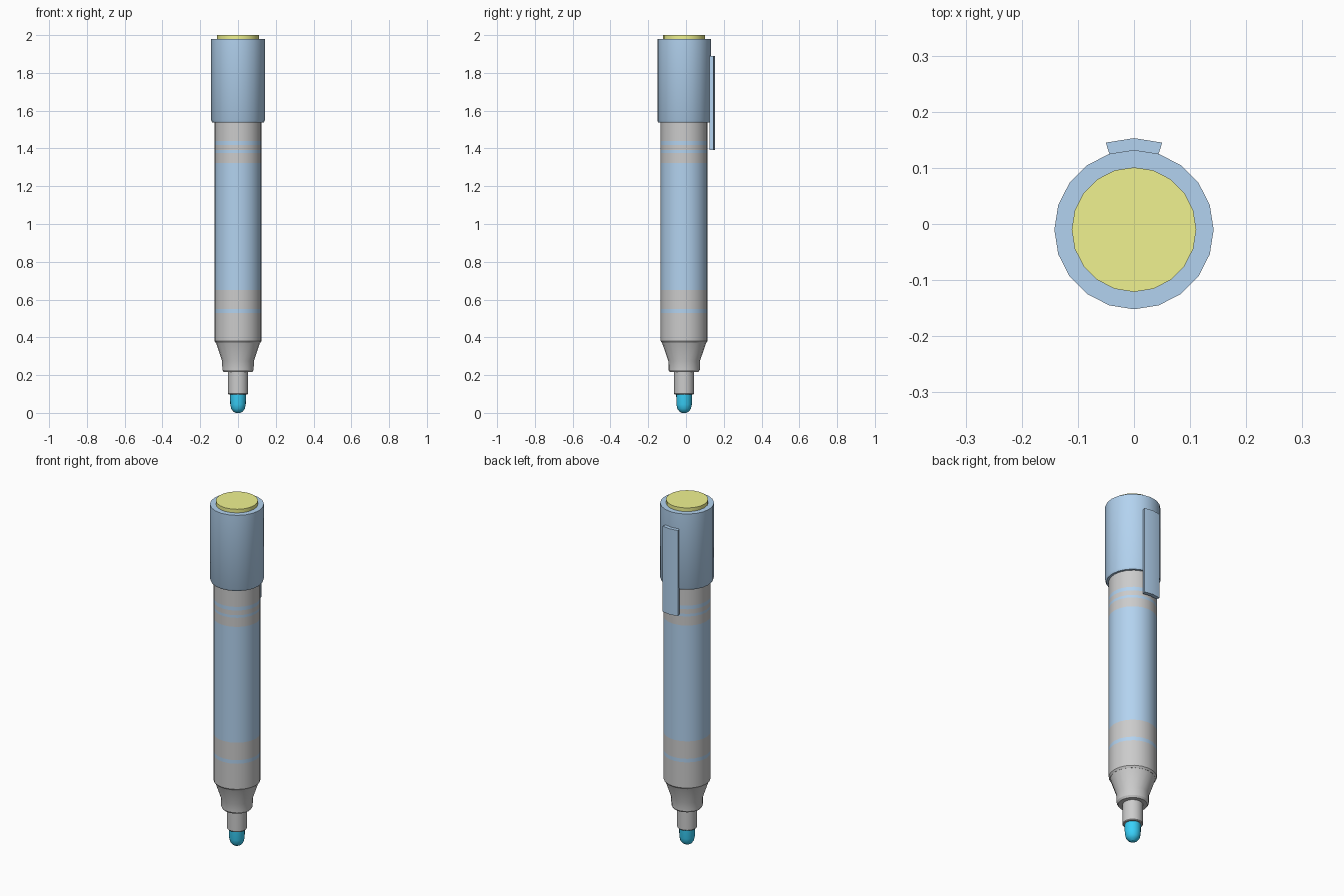
import bpy, bmesh
from math import sin, cos, pi, radians

if "Cube" in bpy.data.objects:
    bpy.data.objects.remove(bpy.data.objects["Cube"])

SIDES = 20
CY = -0.01  # barrel axis sits slightly forward; the clip balances it


def material(name, rgb):
    m = bpy.data.materials.new(name)
    m.diffuse_color = (*rgb, 1)
    m.use_nodes = True
    m.node_tree.nodes["Principled BSDF"].inputs["Base Color"].default_value = m.diffuse_color
    return m


BLUE = material("blue", (0.45, 0.65, 0.87))
YELLOW = material("yellow", (0.87, 0.89, 0.28))
TIP_BLUE = material("tip_blue", (0.04, 0.63, 0.95))
DARK = material("dark_grey", (0.58, 0.58, 0.58))
LIGHT = material("light_grey", (0.8, 0.8, 0.8))


def finish(name, bm, mats):
    bmesh.ops.recalc_face_normals(bm, faces=bm.faces)
    me = bpy.data.meshes.new(name)
    bm.to_mesh(me)
    bm.free()
    for m in mats:
        me.materials.append(m)
    ob = bpy.data.objects.new(name, me)
    bpy.context.collection.objects.link(ob)
    bpy.ops.object.select_all(action='DESELECT')
    ob.select_set(True)
    bpy.context.view_layer.objects.active = ob
    bpy.ops.object.shade_smooth_by_angle(angle=radians(30))
    return ob


def lathe(name, profile, mats, bands=None, cap_bottom=False, cap_top=False):
    """Revolve (radius, z) points; bands gives a material slot per strip."""
    bm = bmesh.new()
    rings = [[bm.verts.new((r * cos(2 * pi * i / SIDES),
                            CY + r * sin(2 * pi * i / SIDES), z))
              for i in range(SIDES)] for r, z in profile]
    for k, (a, b) in enumerate(zip(rings, rings[1:])):
        for i in range(SIDES):
            j = (i + 1) % SIDES
            f = bm.faces.new((a[i], a[j], b[j], b[i]))
            f.material_index = bands[k] if bands else 0
    if cap_bottom:
        bm.faces.new(rings[0][::-1])
    if cap_top:
        bm.faces.new(rings[-1])
    return finish(name, bm, mats)


# Writing tip with rounded end
lathe("writing_tip", [(0.012, 0), (0.026, 0.008), (0.036, 0.022),
                      (0.041, 0.045), (0.042, 0.11)], [TIP_BLUE],
      cap_bottom=True, cap_top=True)

# Tip holder and tapered collar
lathe("tip_holder", [(0.05, 0.098), (0.053, 0.102), (0.053, 0.23)], [DARK],
      cap_bottom=True, cap_top=True)
lathe("tapered_collar", [(0.076, 0.217), (0.083, 0.228), (0.084, 0.275),
                         (0.117, 0.372)], [DARK], cap_bottom=True, cap_top=True)

# Barrel with printed stripes (strips alternate grey and blue)
heights = [0.38, 0.529, 0.55, 0.651, 1.323, 1.376, 1.391, 1.418, 1.439, 1.56]
lathe("barrel", [(0.117, 0.37)] + [(0.124, z) for z in heights],
      [LIGHT, BLUE], bands=[0] + [k % 2 for k in range(9)],
      cap_bottom=True, cap_top=True)

# Cap and its end disc
lathe("cap", [(0.122, 1.537), (0.136, 1.537), (0.142, 1.548),
              (0.142, 1.979), (0.109, 1.979)], [BLUE])
lathe("end_disc", [(0.111, 1.97), (0.111, 2.0)], [YELLOW],
      cap_bottom=True, cap_top=True)

# Pocket clip: two cap facets thick, hanging below the cap
bm = bmesh.new()
outline = [(r, a) for r, angles in ((0.141, (72, 90, 108)), (0.163, (108, 90, 72)))
           for a in angles]
base = bm.faces.new([bm.verts.new((r * cos(radians(a)), CY + r * sin(radians(a)), 1.393))
                     for r, a in outline])
top = bmesh.ops.extrude_face_region(bm, geom=[base], use_keep_orig=True)["geom"]
bmesh.ops.translate(bm, vec=(0, 0, 0.497),
                    verts=[g for g in top if isinstance(g, bmesh.types.BMVert)])
finish("pocket_clip", bm, [BLUE])
